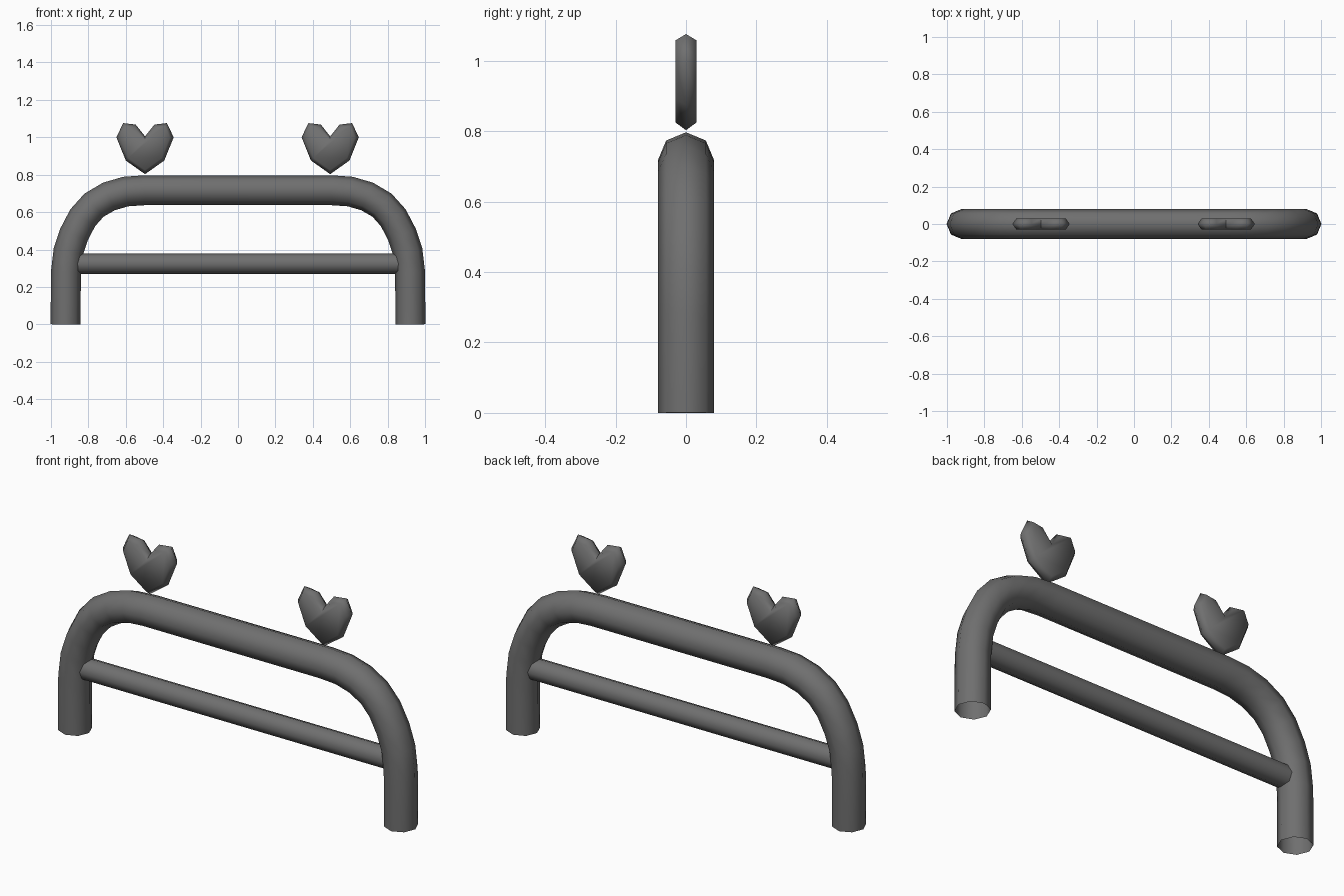
import bpy, bmesh, math
from mathutils import Vector

cube = bpy.data.objects.get("Cube")
if cube:
    bpy.data.objects.remove(cube, do_unlink=True)

grey = bpy.data.materials.new("dark grey metal")
grey.use_nodes = True
grey.diffuse_color = (0.16, 0.16, 0.16, 1)
grey.node_tree.nodes["Principled BSDF"].inputs["Base Color"].default_value = (0.16, 0.16, 0.16, 1)


def finish(name, bm, angle=60):
    """Turn a bmesh into a smooth-shaded object."""
    bmesh.ops.recalc_face_normals(bm, faces=bm.faces)
    mesh = bpy.data.meshes.new(name)
    bm.to_mesh(mesh)
    bm.free()
    mesh.materials.append(grey)
    obj = bpy.data.objects.new(name, mesh)
    bpy.context.collection.objects.link(obj)
    bpy.ops.object.select_all(action='DESELECT')
    obj.select_set(True)
    bpy.context.view_layer.objects.active = obj
    bpy.ops.object.shade_smooth_by_angle(angle=math.radians(angle))
    return obj


def bridge(bm, a, b):
    for i in range(len(a)):
        j = (i + 1) % len(a)
        bm.faces.new((a[i], a[j], b[j], b[i]))


def tube(name, path, radius, sides=8):
    """Open-ended tube along a path of (x, z) points."""
    bm = bmesh.new()
    pts = [Vector((x, 0, z)) for x, z in path]
    previous = None
    for i, p in enumerate(pts):
        t = (pts[min(i + 1, len(pts) - 1)] - pts[max(i - 1, 0)]).normalized()
        across = Vector((-t.z, 0, t.x))
        ring = []
        for k in range(sides):
            a = math.tau * k / sides
            ring.append(bm.verts.new(p + radius * (across * math.cos(a)
                                                   + Vector((0, math.sin(a), 0)))))
        if previous:
            bridge(bm, previous, ring)
        previous = ring
    return finish(name, bm)


def heart(name, cx):
    """Flat heart with a ridge around its rim."""
    half = [(0, 1.005), (0.05, 1.068), (0.117, 1.076), (0.153, 1.0),
            (0.103, 0.876), (0, 0.803)]
    inner = [(0, 0.985), (0.054, 1.05), (0.107, 1.058), (0.132, 0.998),
             (0.09, 0.89), (0, 0.825)]
    bm = bmesh.new()

    def ring(points, y):
        outline = points + [(-x, z) for x, z in points[-2:0:-1]]
        return [bm.verts.new((cx + x, y, z)) for x, z in outline]

    front, rim, back = ring(inner, -0.03), ring(half, 0), ring(inner, 0.03)
    bridge(bm, front, rim)
    bridge(bm, rim, back)
    bm.faces.new(front)
    bm.faces.new(back)
    return finish(name, bm, 75)


# Arched frame: one half of the path, mirrored
side = [(0.922, 0), (0.92, 0.28), (0.907, 0.39), (0.877, 0.48), (0.83, 0.57),
        (0.77, 0.637), (0.69, 0.684), (0.6, 0.71), (0.5, 0.717)]
tube("arched_frame", [(-x, z) for x, z in side] + side[::-1], 0.08)

# Lower crossbar
tube("crossbar", [(-0.9, 0.325), (0.9, 0.325)], 0.055)

# Heart ornaments
heart("right_heart", -0.497)
heart("left_heart", 0.493)
